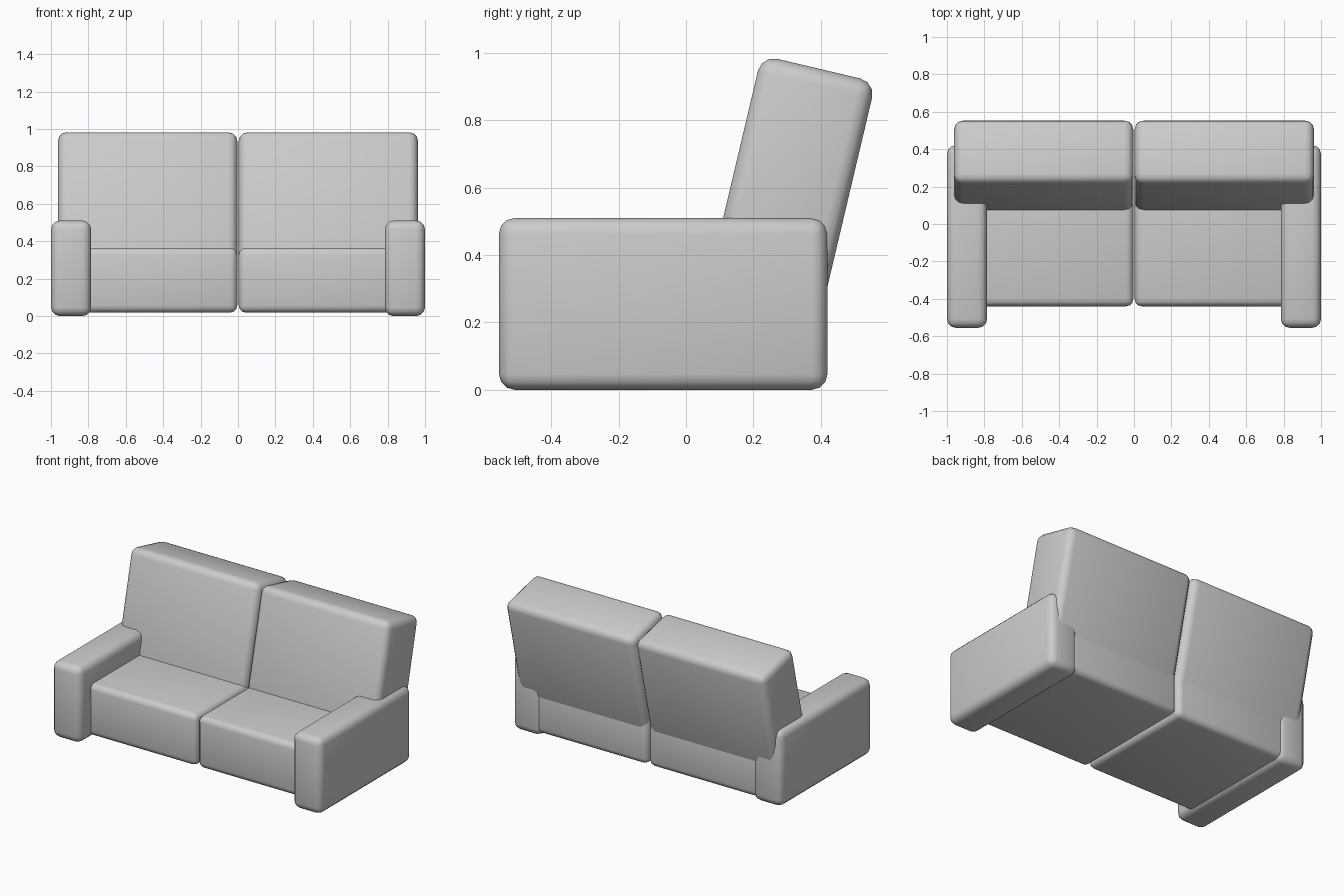
import bpy, math
from mathutils import Matrix, Vector

if "Cube" in bpy.data.objects:
    bpy.data.objects.remove(bpy.data.objects["Cube"])


def cushion(name, x, y, z, bevel, tilt=0.0):
    """Rounded box spanning the given ranges, tilted back about the x axis through the origin."""
    spans = (x, y, z)
    size = [b - a for a, b in spans]
    centre = Vector([(a + b) / 2 for a, b in spans])
    rot = Matrix.Rotation(-tilt, 4, 'X')
    bpy.ops.mesh.primitive_cube_add(size=1)
    ob = bpy.context.object
    ob.name = name
    ob.data.transform(Matrix.Diagonal((*size, 1)))
    ob.matrix_world = rot @ Matrix.Translation(centre)
    mod = ob.modifiers.new("rounded", 'BEVEL')
    mod.width = bevel
    mod.segments = 3
    bpy.ops.object.shade_smooth()
    return ob


def side_range(side, inner, outer):
    return tuple(sorted((side * inner, side * outer)))


for side, label in ((-1, "left"), (1, "right")):
    # Armrest
    cushion(label + "_arm", side_range(side, 0.785, 1.0),
            (-0.555, 0.42), (0.0, 0.51), 0.047)
    # Seat
    cushion(label + "_seat", side_range(side, 0.004, 0.9),
            (-0.44, 0.41), (0.018, 0.365), 0.038)
    # Reclined backrest (ranges are in the tilted frame)
    cushion(label + "_backrest", side_range(side, 0.004, 0.962),
            (-0.010, 0.338), (0.2, 1.018), 0.047, math.radians(13.3))
